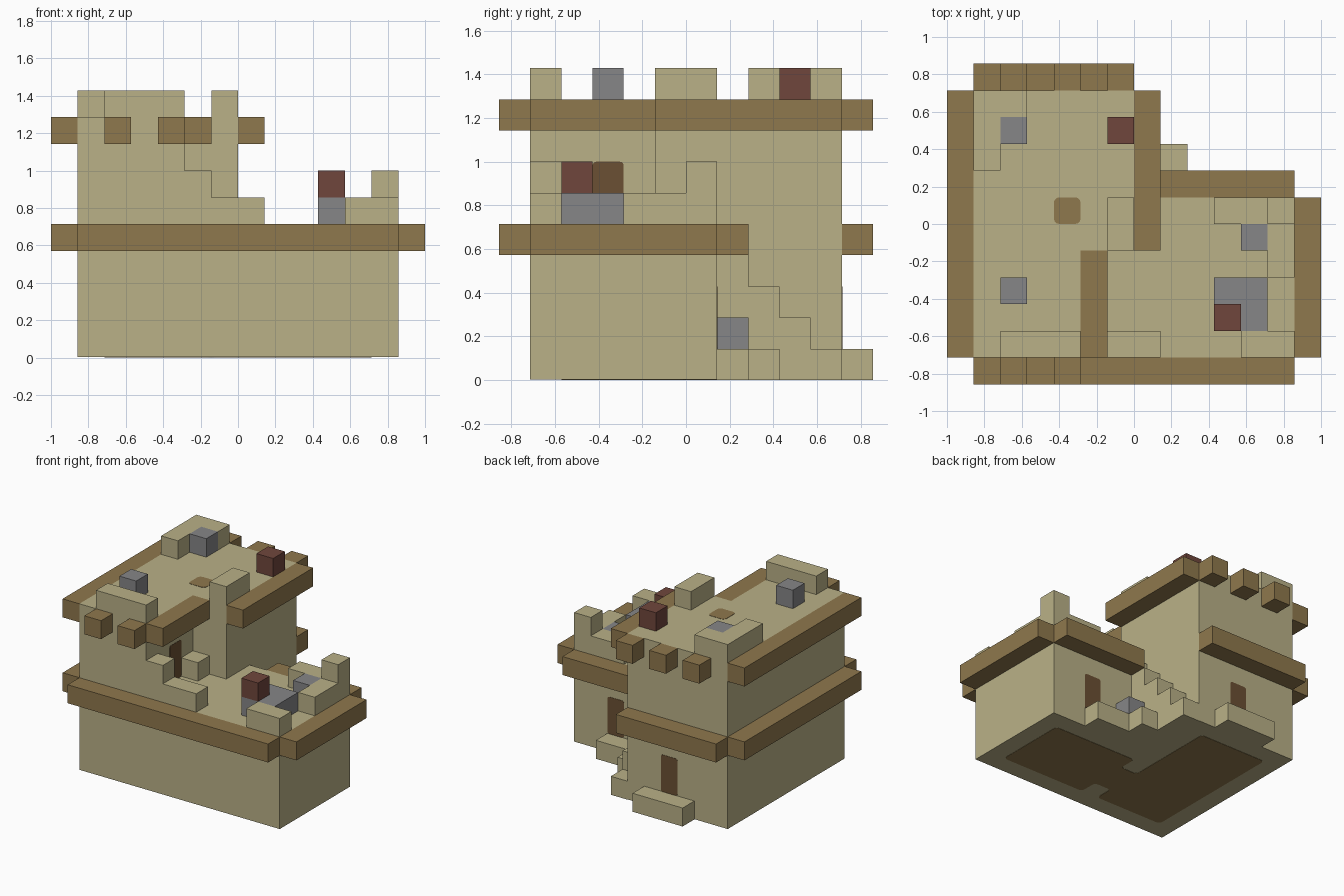
import bpy
import bmesh
from mathutils import Vector

UNIT = 1 / 7      # one building block
THIN = 0.015      # plate relief, in blocks

cube = bpy.data.objects.get("Cube")
if cube:
    bpy.data.objects.remove(cube, do_unlink=True)


def material(name, rgb):
    mat = bpy.data.materials.new(name)
    mat.use_nodes = True
    mat.diffuse_color = (*rgb, 1)
    mat.node_tree.nodes["Principled BSDF"].inputs["Base Color"].default_value = (*rgb, 1)
    return mat


SAND = material("sandstone", (0.49, 0.44, 0.245))
WOOD = material("wood", (0.275, 0.188, 0.074))
DOOR = material("dark_wood", (0.147, 0.08, 0.033))
GREY = material("grey_stone", (0.238, 0.238, 0.245))
RED = material("red_clay", (0.162, 0.061, 0.045))


def prism(name, outline, low, high, mat, axis="z", rounding=0):
    """Extrude a flat outline along an axis, optionally rounding its corners."""
    place = {"x": lambda a, b, d: (d, a, b),
             "y": lambda a, b, d: (a, d, b),
             "z": lambda a, b, d: (a, b, d)}[axis]
    bm = bmesh.new()
    bm.faces.new([bm.verts.new(Vector(place(a, b, low)) * UNIT) for a, b in outline])
    if rounding:
        bmesh.ops.bevel(bm, geom=bm.verts[:], offset=rounding * UNIT, segments=3,
                        affect="VERTICES", profile=0.5)
    new = bmesh.ops.extrude_face_region(bm, geom=bm.faces[:])["geom"]
    verts = [v for v in new if isinstance(v, bmesh.types.BMVert)]
    bmesh.ops.translate(bm, verts=verts, vec=Vector(place(0, 0, high - low)) * UNIT)
    bmesh.ops.recalc_face_normals(bm, faces=bm.faces[:])
    mesh = bpy.data.meshes.new(name)
    bm.to_mesh(mesh)
    bm.free()
    mesh.materials.append(mat)
    obj = bpy.data.objects.new(name, mesh)
    bpy.context.collection.objects.link(obj)


def rect(a, b, width, depth):
    return [(a, b), (a + width, b), (a + width, b + depth), (a, b + depth)]


def block(name, x, y, z, mat, w=1, d=1, h=1):
    prism(name, rect(x, y, w, d), z, z + h, mat)


# Walls of the two storeys
prism("lower_walls", [(-6, -5), (6, -5), (6, 1), (0, 1), (0, 5), (-6, 5)], THIN, 5, SAND)
prism("upper_walls", [(-6, -5), (-2, -5), (-2, -1), (0, -1), (0, 5), (-6, 5)], 5, 9, SAND)

# Wooden floor seen from below, split by a partition
prism("wooden_floor", [(-5, -4), (-1, -4), (-1, -3), (0, -3), (0, -4), (5, -4),
                       (5, 0), (0, 0), (0, -1), (-1, -1), (-1, 4), (-5, 4)],
      0, 2 * THIN, WOOD, rounding=0.2)

# Eave beams of the lower storey
block("lower_front_beam", -6, -6, 4, WOOD, w=12)
block("lower_east_beam", 6, -5, 4, WOOD, d=6)
block("lower_west_beam", -7, -5, 4, WOOD, d=10)
block("lower_back_beam", -6, 5, 4, WOOD, w=6)
block("wing_back_beam", 1, 1, 4, WOOD, w=5)

# Eave beams and beam ends of the upper storey
block("upper_west_beam", -7, -5, 8, WOOD, d=10)
block("upper_east_beam", 0, -1, 8, WOOD, d=6)
block("upper_terrace_beam", -2, -5, 8, WOOD, d=4)
for x in (-5, -3, -1):
    block("back_beam_end", x, 5, 8, WOOD)
    if x < -2:
        block("front_beam_end", x, -6, 8, WOOD)

# Parapet of the upper roof
block("upper_front_parapet", -5, -5, 9, SAND, w=3)
block("upper_east_parapet", -1, -1, 9, SAND, d=2)
prism("upper_corner_parapet", [(-6, 2), (-5, 2), (-5, 4), (-4, 4), (-4, 5), (-6, 5)],
      9, 10, SAND)

# Parapet of the terrace
prism("terrace_front_parapet", [(-2, 5), (1, 5), (1, 6), (-1, 6), (-1, 7), (-2, 7)],
      -5, -4, SAND, axis="y")
block("terrace_wall_ledge", -2, -2, 5, SAND)
block("terrace_corner_parapet", 4, -5, 5, SAND, w=2)
prism("terrace_back_parapet", [(3, 0), (5, 0), (5, -2), (6, -2), (6, 1), (3, 1)], 5, 6, SAND)
block("terrace_pillar", 5, 0, 6, SAND)

# Crates and pots
block("roof_front_crate", -5, -3, 9, GREY)
block("roof_back_crate", -5, 3, 9, GREY)
block("roof_pot", -1, 3, 9, RED)
block("terrace_bench", 3, -4, 5, GREY, w=2, d=2)
block("terrace_pot", 3, -4, 6, RED)
block("terrace_crate", 4, -1, 5, GREY)
block("doorstep_crate", 1, 1, 1, GREY)

# Outside staircase and doorsteps
prism("staircase", [(1, 0), (5, 0), (5, 1), (4, 1), (4, 2), (3, 2), (3, 3), (2, 3), (2, 4), (1, 4)],
      0, 1, SAND, axis="x")
prism("wing_doorstep", [(1, 1), (4, 1), (4, 2), (2, 2), (2, 3), (1, 3)], 0, 1, SAND)
block("back_doorstep", -4, 5, 0, SAND, w=3)

# Doors and roof hatch as thin plates
prism("wing_door", rect(3, 1, 1, 2), 1 - THIN, 1 + THIN, DOOR, axis="y", rounding=0.12)
prism("back_door", rect(-3, 1, 1, 2), 5 - THIN, 5 + THIN, DOOR, axis="y", rounding=0.12)
prism("terrace_door", rect(-3, 5, 1, 2), -2 - THIN, -2 + THIN, DOOR, axis="x", rounding=0.12)
prism("roof_hatch", rect(-3, 0, 1, 1), 9 - THIN, 9 + THIN, WOOD, rounding=0.2)
